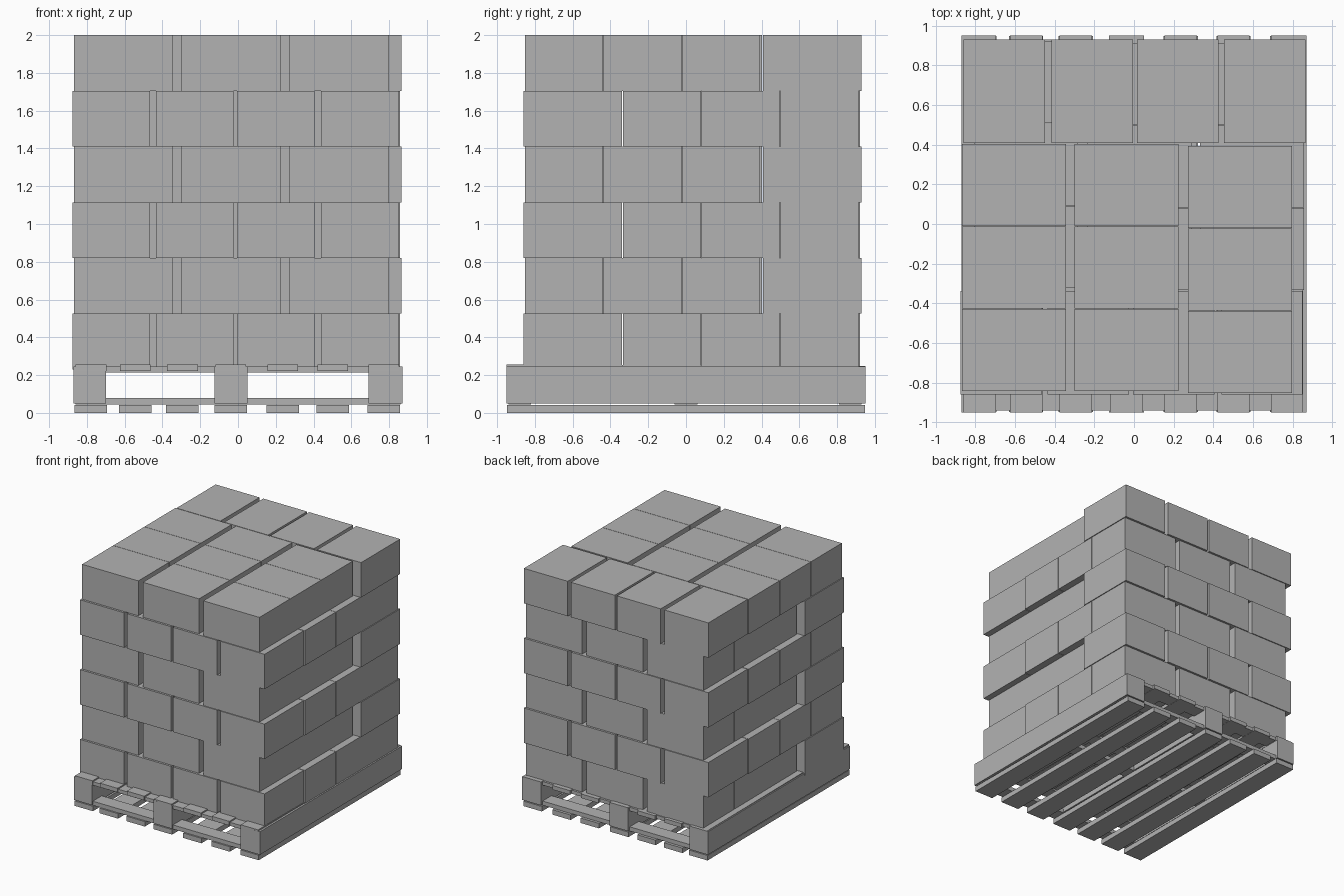
import bpy
import math

cube = bpy.data.objects.get("Cube")
if cube:
    bpy.data.objects.remove(cube, do_unlink=True)

grey = bpy.data.materials.new("plain grey")
grey.use_nodes = True
COLOUR = (0.45, 0.45, 0.45, 1)
grey.diffuse_color = COLOUR
grey.node_tree.nodes["Principled BSDF"].inputs["Base Color"].default_value = COLOUR


def block(name, x, y, z, tilt=0):
    """Box between (min, max) limits on each axis, optionally tipped about x."""
    spans = (x, y, z)
    bpy.ops.mesh.primitive_cube_add(size=1, location=[sum(s) / 2 for s in spans])
    ob = bpy.context.object
    ob.name = name
    for v in ob.data.vertices:
        for i, s in enumerate(spans):
            v.co[i] *= s[1] - s[0]
    ob.rotation_euler.x = tilt
    ob.data.materials.append(grey)
    return ob


# Pallet: stringers, cross boards and lengthwise boards
for name, x0, x1 in (("right", -0.87, -0.7), ("middle", -0.125, 0.05), ("left", 0.69, 0.87)):
    block(name + "_stringer", (x0, x1), (-0.95, 0.95), (0.05, 0.245))

for name, y0 in (("front", -0.94), ("middle", -0.06), ("back", 0.81)):
    block(name + "_lower_cross_board", (-0.86, 0.86), (y0, y0 + 0.12), (0.045, 0.08))
    block(name + "_upper_cross_board", (-0.86, 0.86), (y0, y0 + 0.12), (0.215, 0.245))

for x in (-0.865, -0.63, -0.38, -0.125, 0.15, 0.415, 0.685):
    block("bottom_board", (x, x + 0.172), (-0.948, 0.948), (0, 0.042))
    block("deck_board", (x + 0.005, x + 0.168), (-0.95, 0.95), (0.217, 0.252),
          tilt=-math.radians(0.25))

# Carton layout of one layer: a crosswise row of four and three columns of three
LONG, SHORT = 0.525, 0.413
layout = [(x, x + SHORT - 0.003, 0.408, 0.93) for x in (-0.86, -0.415, 0.015, 0.455)]
for x, y in ((-0.868, -0.842), (-0.3, -0.842), (0.272, -0.852)):
    for row in range(3):
        y0 = y + row * (SHORT + 0.003)
        layout.append((x, x + LONG, y0, y0 + SHORT))

# Stack six layers, every other one turned half round
BOTTOM, TOP, LAYERS = 0.23, 2.0, 6
pitch = (TOP - BOTTOM) / LAYERS
for layer in range(LAYERS):
    z0 = BOTTOM + layer * pitch
    for x0, x1, y0, y1 in layout:
        if layer % 2 == 0:
            x0, x1 = -0.01 - x1, -0.01 - x0
            y0, y1 = 0.07 - y1, 0.07 - y0
        block("carton", (x0, x1), (y0, y1), (z0, z0 + pitch))
